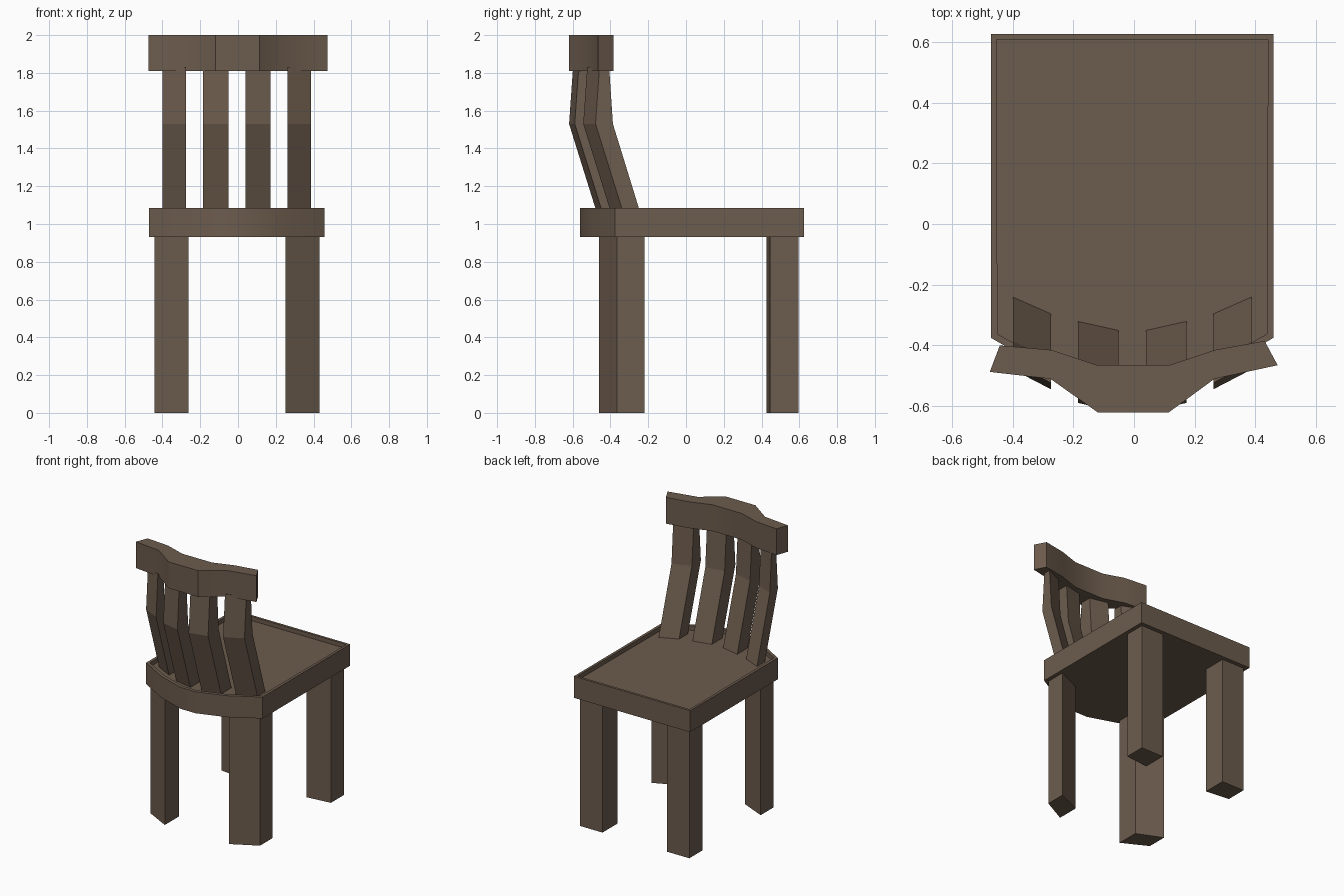
import bpy, bmesh, math

if "Cube" in bpy.data.objects:
    bpy.data.objects.remove(bpy.data.objects["Cube"])

wood = bpy.data.materials.new("dark brown wood")
wood.diffuse_color = (0.150, 0.106, 0.074, 1)
wood.use_nodes = True
wood.node_tree.nodes["Principled BSDF"].inputs["Base Color"].default_value = wood.diffuse_color
CX = -0.006  # symmetry line of the chair


def loft(name, rings, smooth=False, recess=None):
    """Skin a stack of equal-sized rings and cap both ends."""
    bm = bmesh.new()
    loops = [[bm.verts.new(p) for p in ring] for ring in rings]
    n = len(loops[0])
    for a, b in zip(loops, loops[1:]):
        for i in range(n):
            j = (i + 1) % n
            bm.faces.new((a[i], a[j], b[j], b[i]))
    bm.faces.new(loops[0][::-1])
    top = bm.faces.new(loops[-1])
    bmesh.ops.recalc_face_normals(bm, faces=bm.faces[:])
    if recess:
        rim, depth = recess
        bmesh.ops.inset_individual(bm, faces=[top], thickness=rim)
        panel = bmesh.ops.extrude_discrete_faces(bm, faces=[top])["faces"][0]
        bmesh.ops.translate(bm, verts=panel.verts[:], vec=(0, 0, -depth))
    me = bpy.data.meshes.new(name)
    bm.to_mesh(me)
    bm.free()
    me.materials.append(wood)
    if smooth:
        me.shade_smooth()
        me.set_sharp_from_angle(angle=math.radians(30))
    ob = bpy.data.objects.new(name, me)
    bpy.context.collection.objects.link(ob)
    return ob


def prism(name, outline, z0, z1, **kw):
    return loft(name, [[(x, y, z) for x, y in outline] for z in (z0, z1)], **kw)


# seat slab with bowed edge and shallow recessed panel
bow = [(-0.465, -0.375), (-0.26, -0.493), (-0.06, -0.56),
       (0.06, -0.56), (0.26, -0.493), (0.465, -0.375)]
outline = [(x + CX, y) for x, y in bow + [(0.465, 0.625), (-0.465, 0.625)]]
prism("seat", outline, 0.93, 1.085, smooth=True, recess=(0.025, 0.03))

# curved top rail
rail = [(-0.475, -0.487), (-0.275, -0.51), (-0.12, -0.62), (0.115, -0.62),
        (0.265, -0.51), (0.473, -0.465), (0.43, -0.385), (0.265, -0.415),
        (0.115, -0.465), (-0.12, -0.465), (-0.27, -0.415), (-0.442, -0.40)]
prism("top_rail", rail, 1.81, 2.0, smooth=True)

# leg footprints, outer x then inner x
legs = {
    "backrest_leg": [(0.437, -0.22), (0.437, -0.365), (0.257, -0.46), (0.257, -0.30)],
    "open_side_leg": [(0.437, 0.595), (0.437, 0.445), (0.257, 0.425), (0.257, 0.595)],
}
# slats: (x, front y, back y) for outer and inner edge at seat height
slats = {
    "outer_slat": [(0.393, -0.25, -0.34), (0.268, -0.305, -0.405)],
    "inner_slat": [(0.179, -0.33, -0.45), (0.045, -0.36, -0.48)],
}
# slat bend: (z, front shift, back shift)
bend = [(1.04, 0.014, 0.014), (1.53, -0.137, -0.139), (1.83, -0.157, -0.118)]

for side, s in (("left", -1), ("right", 1)):
    for name, pts in legs.items():
        prism(f"{name}_{side}", [(CX + s * x, y) for x, y in pts], 0, 0.935)
    for name, ((xo, fo, bo), (xi, fi, bi)) in slats.items():
        rings = [[(CX + s * xo, fo + df, z), (CX + s * xo, bo + db, z),
                  (CX + s * xi, bi + db, z), (CX + s * xi, fi + df, z)]
                 for z, df, db in bend]
        loft(f"{name}_{side}", rings)
